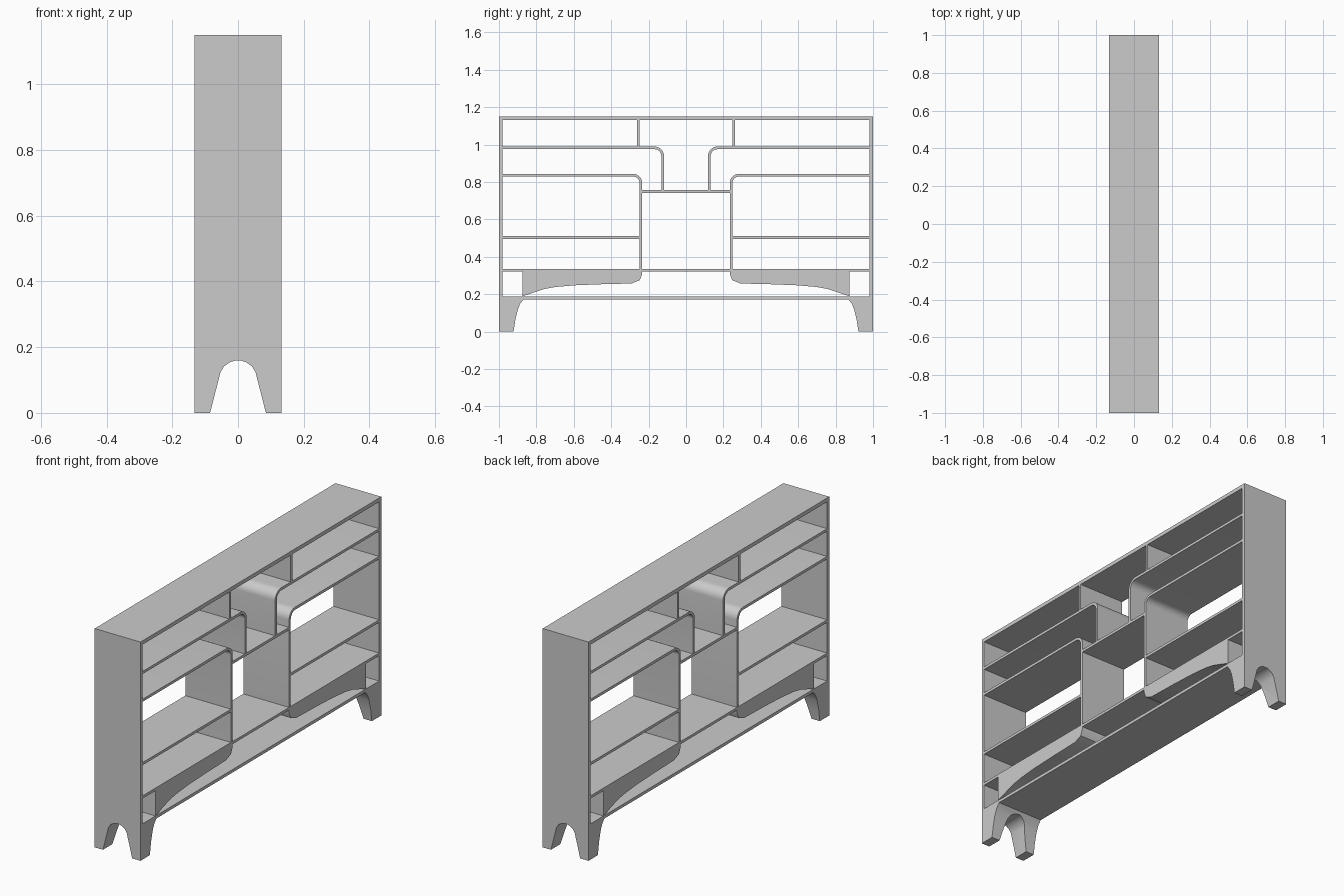
import bpy, bmesh, math

if "Cube" in bpy.data.objects:
    bpy.data.objects.remove(bpy.data.objects["Cube"])

D = 0.133            # half depth
SIDES = (("left", -1), ("right", 1))


def prism(name, pts, lo=-D, hi=D, axis="x"):
    """Extrude a closed 2D profile (y,z) along x, or (x,z) along y."""
    bm = bmesh.new()
    co = (lambda p: (lo, p[0], p[1])) if axis == "x" else (lambda p: (p[0], lo, p[1]))
    face = bm.faces.new([bm.verts.new(co(p)) for p in pts])
    ext = bmesh.ops.extrude_face_region(bm, geom=[face])
    verts = [v for v in ext["geom"] if isinstance(v, bmesh.types.BMVert)]
    bmesh.ops.translate(bm, verts=verts, vec=(hi - lo, 0, 0) if axis == "x" else (0, hi - lo, 0))
    bmesh.ops.recalc_face_normals(bm, faces=bm.faces)
    me = bpy.data.meshes.new(name)
    bm.to_mesh(me)
    bm.free()
    ob = bpy.data.objects.new(name, me)
    bpy.context.collection.objects.link(ob)
    return ob


def board(name, y0, y1, z0, z1):
    return prism(name, [(y0, z0), (y1, z0), (y1, z1), (y0, z1)])


def activate(ob):
    bpy.ops.object.select_all(action="DESELECT")
    ob.select_set(True)
    bpy.context.view_layer.objects.active = ob


def smooth(ob):
    activate(ob)
    bpy.ops.object.shade_smooth_by_angle(angle=math.radians(30))


def bent_profile(y_wall, z_top, z_bottom, t, r=0.05, n=8):
    """Shelf that rounds over into an upright, as seen on the +y side."""
    def arc(rad):
        a = [math.pi / 2 * i / n for i in range(n + 1)]
        return [(y_wall + r - rad * math.sin(k), z_top - r + rad * math.cos(k)) for k in a]
    outer = [(0.982, z_top)] + arc(r) + [(y_wall, z_bottom)]
    inner = [(0.982, z_top - t)] + arc(r - t) + [(y_wall + t, z_bottom)]
    return outer + inner[::-1]


# Arched cutter that splits each end panel into two feet
half = [(0.085, -0.05), (0.085, 0), (0.053, 0.125), (0.042, 0.142), (0.025, 0.154), (0.010, 0.159)]
cutter = prism("foot_arch_cutter", half + [(-x, z) for x, z in half[::-1]], -1.2, 1.2, "y")
cutter.hide_render = True

# End panels with curved legs
end = [(1, 0), (1, 1.15), (0.982, 1.15), (0.982, 0.188), (0.868, 0.188), (0.868, 0.172),
       (0.887, 0.148), (0.900, 0.115), (0.912, 0.065), (0.922, 0)]
# Solid curved apron under the second shelf
apron = [(0.875, 0.188), (0.875, 0.325), (0.235, 0.325), (0.235, 0.305), (0.247, 0.275),
         (0.290, 0.257), (0.45, 0.253), (0.60, 0.247), (0.70, 0.238), (0.76, 0.227), (0.82, 0.207)]

for side, s in SIDES:
    def m(pts):
        return [(y * s, z) for y, z in pts]
    panel = prism(side + "_end_panel", m(end))
    mod = panel.modifiers.new("arch", "BOOLEAN")
    mod.operation, mod.solver, mod.object = "DIFFERENCE", "EXACT", cutter
    activate(panel)
    bpy.ops.object.modifier_apply(modifier="arch")
    smooth(panel)
    smooth(prism(side + "_apron", m(apron)))
    # Rounded shelves
    smooth(prism(side + "_upper_bent_shelf", m(bent_profile(0.118, 0.989, 0.75, 0.014))))
    smooth(prism(side + "_lower_bent_shelf", m(bent_profile(0.234, 0.843, 0.33, 0.014))))
    # Straight shelf and top divider
    prism(side + "_middle_shelf", m([(0.24, 0.496), (0.982, 0.496), (0.982, 0.510), (0.24, 0.510)]))
    prism(side + "_top_divider", m([(0.248, 0.98), (0.261, 0.98), (0.261, 1.13), (0.248, 1.13)]))

bpy.data.objects.remove(cutter)

# Full-width boards
board("top_board", -0.982, 0.982, 1.13, 1.15)
board("centre_shelf", -0.24, 0.24, 0.742, 0.756)
board("second_shelf", -0.982, 0.982, 0.321, 0.335)
board("bottom_shelf", -0.870, 0.870, 0.172, 0.188)
